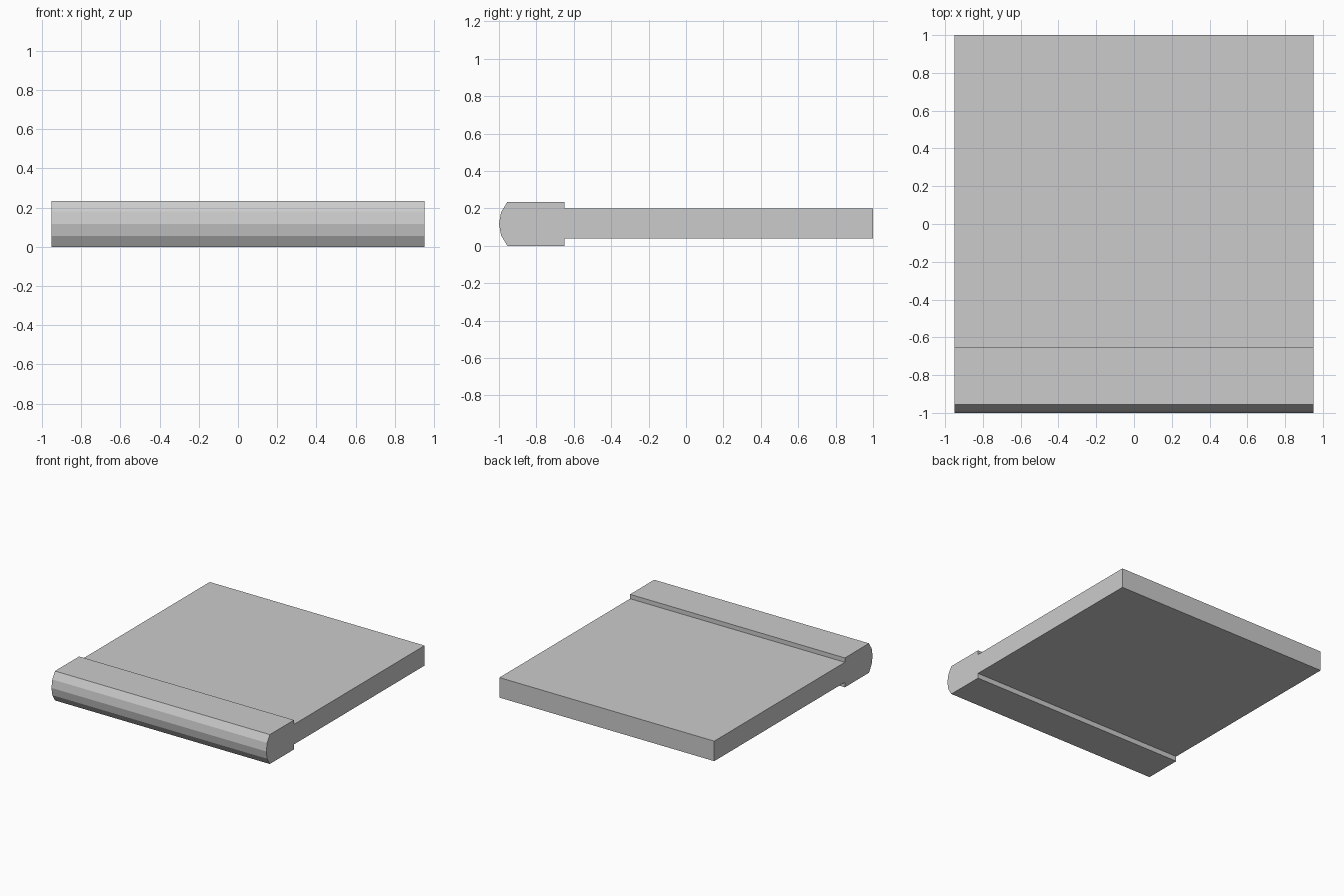
import bpy
import bmesh
from math import asin, sin, cos

cube = bpy.data.objects.get("Cube")
if cube:
    bpy.data.objects.remove(cube, do_unlink=True)

# Single plain grey
GREY = (0.6, 0.6, 0.6, 1)
grey = bpy.data.materials.new("plain grey")
grey.use_nodes = True
grey.diffuse_color = GREY
grey.node_tree.nodes["Principled BSDF"].inputs["Base Color"].default_value = GREY

HALF_WIDTH = 0.95
HEIGHT = 0.235      # nosing height
STEP_Y = -0.65      # where the nosing meets the slab
BULGE = 0.045       # depth of the rounded front


def extrude_profile(name, profile):
    """Sweep a closed (y, z) profile across the full width."""
    bm = bmesh.new()
    face = bm.faces.new([bm.verts.new((-HALF_WIDTH, y, z)) for y, z in profile])
    swept = bmesh.ops.extrude_face_region(bm, geom=[face])["geom"]
    verts = [v for v in swept if isinstance(v, bmesh.types.BMVert)]
    bmesh.ops.translate(bm, verts=verts, vec=(2 * HALF_WIDTH, 0, 0))
    bmesh.ops.recalc_face_normals(bm, faces=bm.faces)
    mesh = bpy.data.meshes.new(name)
    bm.to_mesh(mesh)
    bm.free()
    mesh.materials.append(grey)
    obj = bpy.data.objects.new(name, mesh)
    bpy.context.collection.objects.link(obj)


# Rounded front: an arc of four flat facets
mid = HEIGHT / 2
radius = (mid ** 2 + BULGE ** 2) / (2 * BULGE)
half_angle = asin(mid / radius)
arc = []
for i in range(-2, 3):
    a = half_angle * i / 2
    arc.append((-1 + radius * (1 - cos(a)), mid + radius * sin(a)))

# Slab and nosing share one outline, stepping in above and below
outline = arc + [(STEP_Y, HEIGHT), (STEP_Y, 0.2), (1, 0.2),
                 (1, 0.04), (STEP_Y, 0.04), (STEP_Y, 0)]
extrude_profile("slab_with_rounded_nosing", outline)
